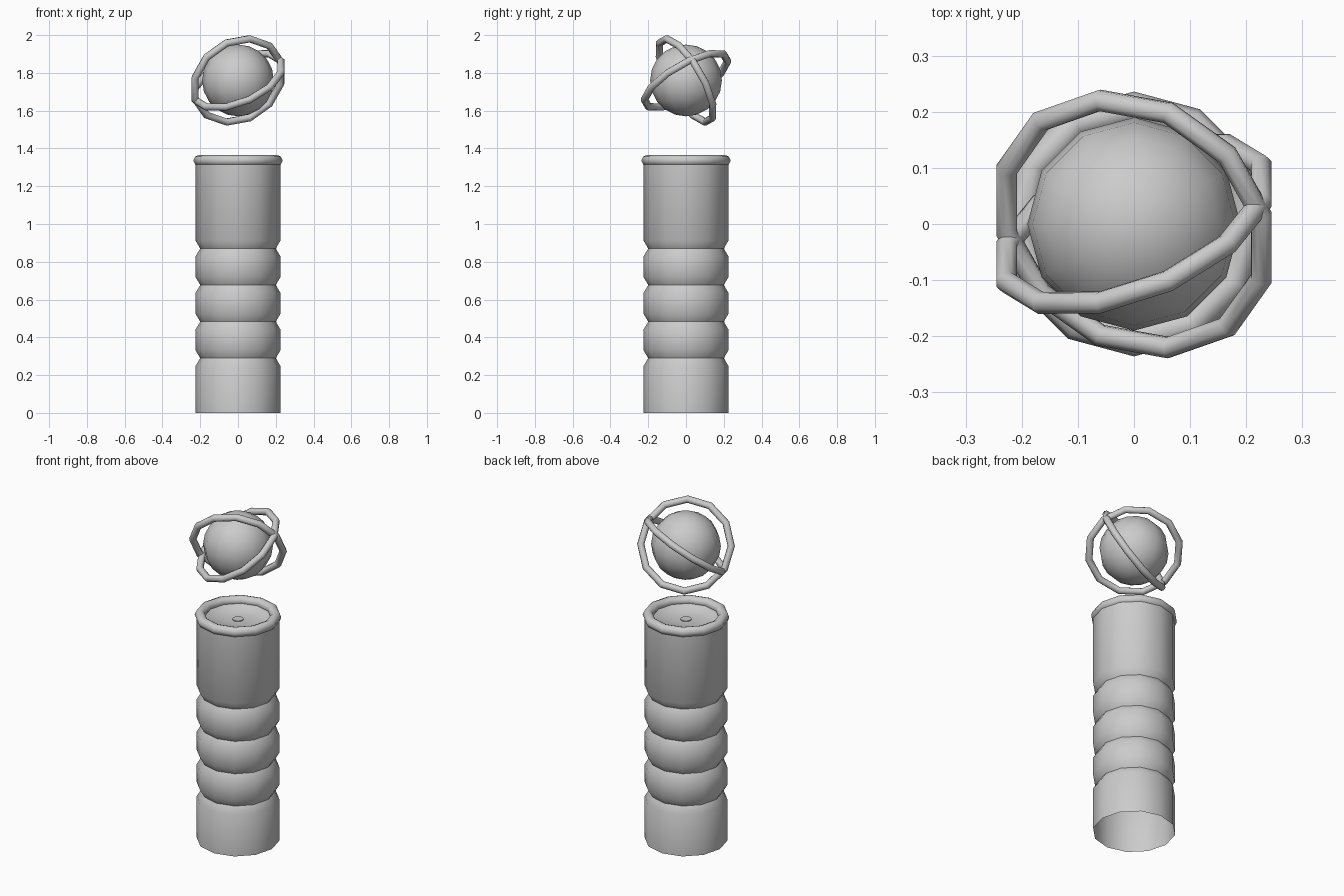
import bpy, bmesh
from math import radians, sin, cos, pi
from mathutils import Euler

if "Cube" in bpy.data.objects:
    bpy.data.objects.remove(bpy.data.objects["Cube"])

SIDES = 12
smooth_angle = radians(50)


def add_object(name, bm):
    bmesh.ops.recalc_face_normals(bm, faces=bm.faces)
    mesh = bpy.data.meshes.new(name)
    bm.to_mesh(mesh)
    bm.free()
    obj = bpy.data.objects.new(name, mesh)
    bpy.context.collection.objects.link(obj)
    bpy.ops.object.select_all(action='DESELECT')
    obj.select_set(True)
    bpy.context.view_layer.objects.active = obj
    bpy.ops.object.shade_smooth_by_angle(angle=smooth_angle)
    return obj


def lathe(name, profile, closed=False, phase=0.0, cap_end=False):
    """Turn a (radius, height) profile about z."""
    bm = bmesh.new()
    cols = []
    for i in range(SIDES):
        a = 2 * pi * i / SIDES + phase
        cols.append([bm.verts.new((r * cos(a), r * sin(a), z)) for r, z in profile])
    n = len(profile)
    for i in range(SIDES):
        p, q = cols[i], cols[(i + 1) % SIDES]
        for j in range(n if closed else n - 1):
            k = (j + 1) % n
            bm.faces.new((p[j], q[j], q[k], p[k]))
    if cap_end:
        bm.faces.new([c[-1] for c in cols])
    return add_object(name, bm)


def ring(name, major, minor, phase=0.0, tube=8):
    section = [(major + minor * cos(2 * pi * k / tube), minor * sin(2 * pi * k / tube))
               for k in range(tube)]
    return lathe(name, section, closed=True, phase=phase)


# Grooved handle tube, open at the bottom
profile = [(0.225, 0.0)]
for z in (0.29, 0.483, 0.677, 0.87):
    profile += [(0.225, z - 0.042), (0.2, z), (0.225, z + 0.042)]
profile.append((0.225, 1.335))
lathe("handle", profile)

# Rolled rim at the top
rim = ring("rim", 0.207, 0.029)
rim.location.z = 1.336

# Shallow recessed end plate with a small central button
lathe("end_plate", [(0.207, 1.33), (0.165, 1.325), (0.155, 1.315), (0.03, 1.315),
                    (0.03, 1.32)], cap_end=True)

# Floating ball
bm = bmesh.new()
bmesh.ops.create_uvsphere(bm, u_segments=12, v_segments=10, radius=0.19)
ball = add_object("ball", bm)
ball.location.z = 1.76

# Two tilted rings crossing around the ball
for name, tilt in (("orbit_ring_front", -60), ("orbit_ring_back", 30)):
    orbit = ring(name, 0.25, 0.02, phase=pi / SIDES)
    orbit.location.z = 1.76
    turn = Euler((radians(tilt), 0, 0)).to_matrix() @ Euler((0, radians(-20), 0)).to_matrix()
    orbit.rotation_euler = turn.to_euler()
